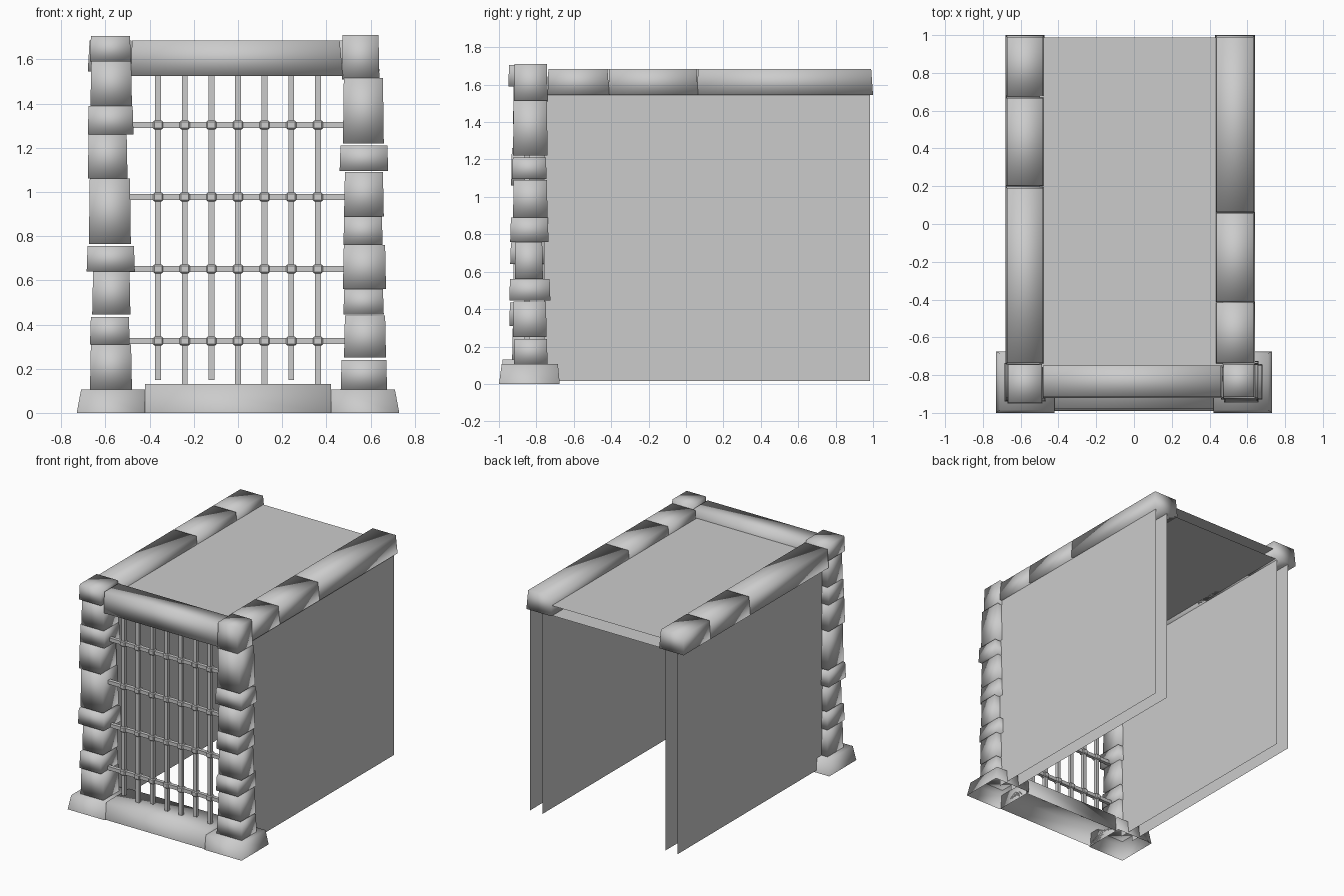
import bpy, bmesh

if "Cube" in bpy.data.objects:
    bpy.data.objects.remove(bpy.data.objects["Cube"])


def block(name, x, y, z, taper=(0.004, 0.004, 0.004, 0.004), smooth=True, open_bottom=False):
    """Box between ranges; taper pulls the top in at (-x, +x, -y, +y)."""
    bm = bmesh.new()
    bmesh.ops.create_cube(bm, size=2)
    bm.faces.ensure_lookup_table()
    if open_bottom:
        low = [f for f in bm.faces if f.normal.z < -0.5]
        bmesh.ops.delete(bm, geom=low, context='FACES_ONLY')
    for v in bm.verts:
        top = v.co.z > 0
        l, r, f, b = taper if top else (0, 0, 0, 0)
        v.co = (x[0] + l if v.co.x < 0 else x[1] - r,
                y[0] + f if v.co.y < 0 else y[1] - b,
                z[1] if top else z[0])
    return finish(name, bm, smooth)


def finish(name, bm, smooth=False):
    me = bpy.data.meshes.new(name)
    bm.to_mesh(me)
    bm.free()
    for p in me.polygons:
        p.use_smooth = smooth
    ob = bpy.data.objects.new(name, me)
    bpy.context.collection.objects.link(ob)
    return ob


def sheet(name, corners):
    bm = bmesh.new()
    bm.faces.new([bm.verts.new(c) for c in corners])
    return finish(name, bm)


# Stacked pillar stones: x0, x1, z0, z1, y0, y1
left = [(-.67, -.48, .105, .31, -.93, -.74), (-.67, -.49, .31, .435, -.945, -.74),
        (-.66, -.487, .445, .64, -.925, -.745), (-.685, -.467, .64, .755, -.94, -.735),
        (-.675, -.485, .765, 1.06, -.925, -.74), (-.68, -.50, 1.06, 1.26, -.935, -.74),
        (-.68, -.473, 1.26, 1.39, -.925, -.74), (-.668, -.48, 1.39, 1.59, -.925, -.745),
        (-.67, -.485, 1.59, 1.705, -.95, -.74)]
right = [(.465, .675, .105, .24, -.92, -.74), (.48, .67, .25, .44, -.925, -.745),
         (.477, .66, .445, .56, -.945, -.725), (.475, .67, .56, .76, -.915, -.765),
         (.477, .655, .76, .89, -.94, -.735), (.48, .66, .89, 1.09, -.925, -.74),
         (.46, .68, 1.095, 1.21, -.93, -.745), (.475, .66, 1.22, 1.515, -.925, -.74),
         (.47, .64, 1.51, 1.71, -.92, -.74)]
for side, stones in (("left", left), ("right", right)):
    for x0, x1, z0, z1, y0, y1 in stones:
        block(side + "_pillar_stone", (x0, x1), (y0, y1), (z0, z1))

# Pillar bases and threshold
block("left_base", (-.73, -.42), (-1, -.675), (0, .107), (.02, 0, .015, .01), open_bottom=True)
block("right_base", (.42, .73), (-1, -.675), (0, .107), (0, .02, .015, .01), open_bottom=True)
block("threshold", (-.42, .42), (-.99, -.70), (0, .13), (0, 0, .01, .01), open_bottom=True)

# Lintel and roof edge stones
block("lintel", (-.485, .475), (-.92, -.745), (1.525, 1.685), (.005, .015, .005, .005))
for y in ((-.74, .2), (.2, .675), (.675, 1.0)):
    block("left_roof_stone", (-.68, -.475), y, (1.545, 1.685), (.008, .008, .004, .01))
for y in ((-.74, -.41), (-.415, .065), (.06, 1.0)):
    block("right_roof_stone", (.43, .64), y, (1.545, 1.685), (.008, .008, .004, .01))

# Inner and outer side walls
for s in (-1, 1):
    for label, x in (("outer", .62), ("inner", .517)):
        sheet(label + "_wall", [(s * x, -.76, .015), (s * x, .985, .015),
                                (s * x, .985, 1.55), (s * x, -.76, 1.55)])

# Roof and ceiling
for label, z in (("roof", 1.62), ("ceiling", 1.545)):
    sheet(label, [(-.5, -.76, z), (.47, -.76, z), (.47, .988, z), (-.5, .988, z)])

# Gate bars with collars at the crossings
Y, R = -.85, .0135
flat = (0, 0, 0, 0)
rows = (.325, .652, .977, 1.303)
for z in rows:
    block("gate_cross_bar", (-.5, .49), (Y - R, Y + R), (z - R, z + R), flat, False)
for k in range(-3, 4):
    x = k * .1205
    z0 = .15 if k in (-3, -1, 2) else .12
    block("gate_bar", (x - R, x + R), (Y - R, Y + R), (z0, 1.54), flat, False)
    for z in rows:
        ob = block("gate_collar", (x - .023, x + .023), (Y - .023, Y + .023),
                   (z - .02, z + .02), flat, False)
        bev = ob.modifiers.new("bevel", 'BEVEL')
        bev.width, bev.segments = .006, 1
